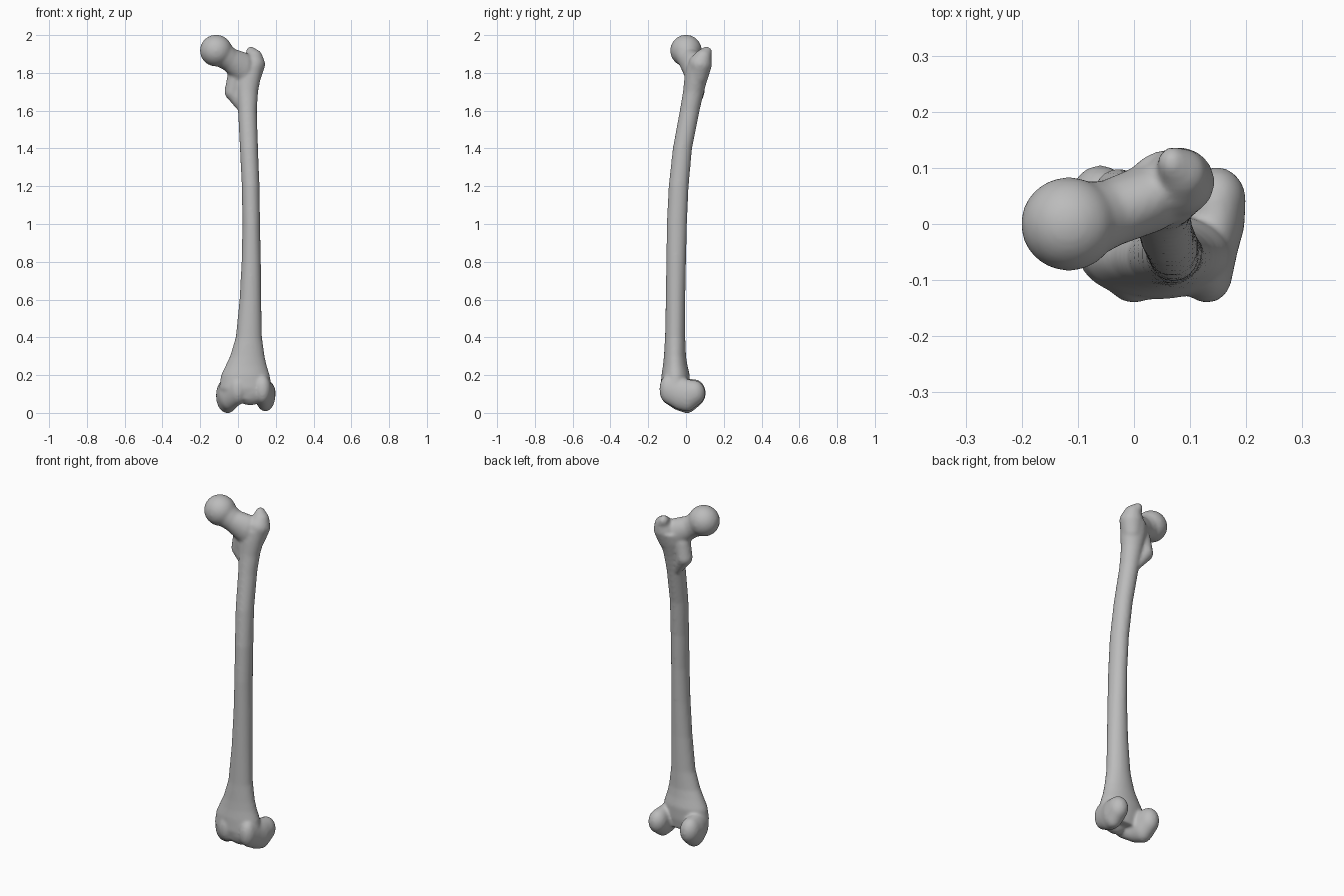
import bpy, bmesh, math
from mathutils import Matrix, Vector

cube = bpy.data.objects.get("Cube")
if cube:
    bpy.data.objects.remove(cube)

bone = bpy.data.materials.new("bone_grey")
bone.use_nodes = True
colour = (0.5, 0.5, 0.5, 1)
bone.diffuse_color = colour
bone.node_tree.nodes["Principled BSDF"].inputs["Base Color"].default_value = colour

bm = bmesh.new()


def blob(centre, radii):
    """Closed ellipsoid."""
    matrix = Matrix.Translation(centre) @ Matrix.Diagonal((*radii, 1))
    bmesh.ops.create_uvsphere(bm, u_segments=24, v_segments=14, radius=1, matrix=matrix)


def sweep(*stations, steps=5):
    """Chain of ellipsoids blended between (centre, radii) stations."""
    for (c0, r0), (c1, r1) in zip(stations, stations[1:]):
        for i in range(steps + 1):
            t = i / steps
            blob(Vector(c0).lerp(Vector(c1), t), Vector(r0).lerp(Vector(r1), t))


def loft(sections, sides=32):
    """Closed tube through (z, left, right, front, back) ellipse limits."""
    rings = []
    for z, left, right, front, back in sections:
        ring = []
        for i in range(sides):
            a = math.tau * i / sides
            x = (left + right) / 2 + (right - left) / 2 * math.cos(a)
            y = (front + back) / 2 + (back - front) / 2 * math.sin(a)
            ring.append(bm.verts.new((x, y, z)))
        rings.append(ring)
    for low, high in zip(rings, rings[1:]):
        for i in range(sides):
            j = (i + 1) % sides
            bm.faces.new((low[i], low[j], high[j], high[i]))
    bm.faces.new(rings[0][::-1])
    bm.faces.new(rings[-1])


# Bowed shaft, flared at both ends
loft([
    (.07, -.07, .16, -.12, .01),
    (.13, -.1, .18, -.135, .02),
    (.2, -.09, .168, -.13, .02),
    (.25, -.066, .152, -.122, .008),
    (.3, -.042, .141, -.117, 0),
    (.4, -.012, .127, -.111, -.004),
    (.6, .008, .123, -.107, -.004),
    (.8, .019, .121, -.104, 0),
    (1, .024, .117, -.102, .005),
    (1.2, .02, .114, -.092, .014),
    (1.4, .01, .106, -.07, .032),
    (1.6, 0, .1, -.033, .072),
    (1.7, -.01, .106, -.016, .095),
    (1.78, -.02, .122, -.008, .118),
    (1.84, -.01, .136, .005, .134),
])

# Ball head and neck
blob((-.116, 0, 1.918), (.086, .084, .084))
sweep(((-.1, .003, 1.91), (.072, .072, .072)),
      ((-.045, .018, 1.87), (.06, .06, .062)),
      ((.025, .045, 1.825), (.06, .062, .086)))

# Greater trochanter with its raised rear tip
sweep(((.07, .065, 1.79), (.055, .055, .06)),
      ((.08, .075, 1.845), (.064, .062, .06)),
      ((.085, .09, 1.885), (.045, .045, .04)),
      ((.068, .108, 1.91), (.026, .03, .03)))

# Lesser trochanter
sweep(((.02, .045, 1.62), (.026, .026, .03)),
      ((-.028, .055, 1.7), (.044, .044, .045)),
      ((-.012, .05, 1.78), (.045, .045, .05)))

# Inner condyle, running from the front ridge to the rear
sweep(((.0, -.09, .125), (.05, .051, .08)),
      ((-.045, -.035, .1), (.062, .065, .088)),
      ((-.056, .005, .09), (.061, .066, .092)),
      ((-.06, .042, .105), (.055, .063, .074)))

# Outer condyle
sweep(((.13, -.092, .125), (.045, .049, .077)),
      ((.138, -.03, .1), (.05, .06, .085)),
      ((.145, .005, .093), (.053, .06, .086)),
      ((.147, .042, .105), (.053, .06, .068)))

# Groove floor between the condyles
blob((.065, -.075, .125), (.09, .056, .085))

mesh = bpy.data.meshes.new("thigh_bone")
bm.to_mesh(mesh)
bm.free()
mesh.materials.append(bone)
obj = bpy.data.objects.new("thigh_bone", mesh)
bpy.context.collection.objects.link(obj)

# Fuse the parts into one skin and soften the joins
fuse = obj.modifiers.new("fuse", 'REMESH')
fuse.mode = 'VOXEL'
fuse.voxel_size = .0075
fuse.use_smooth_shade = True
soften = obj.modifiers.new("soften", 'SMOOTH')
soften.factor = .5
soften.iterations = 10
